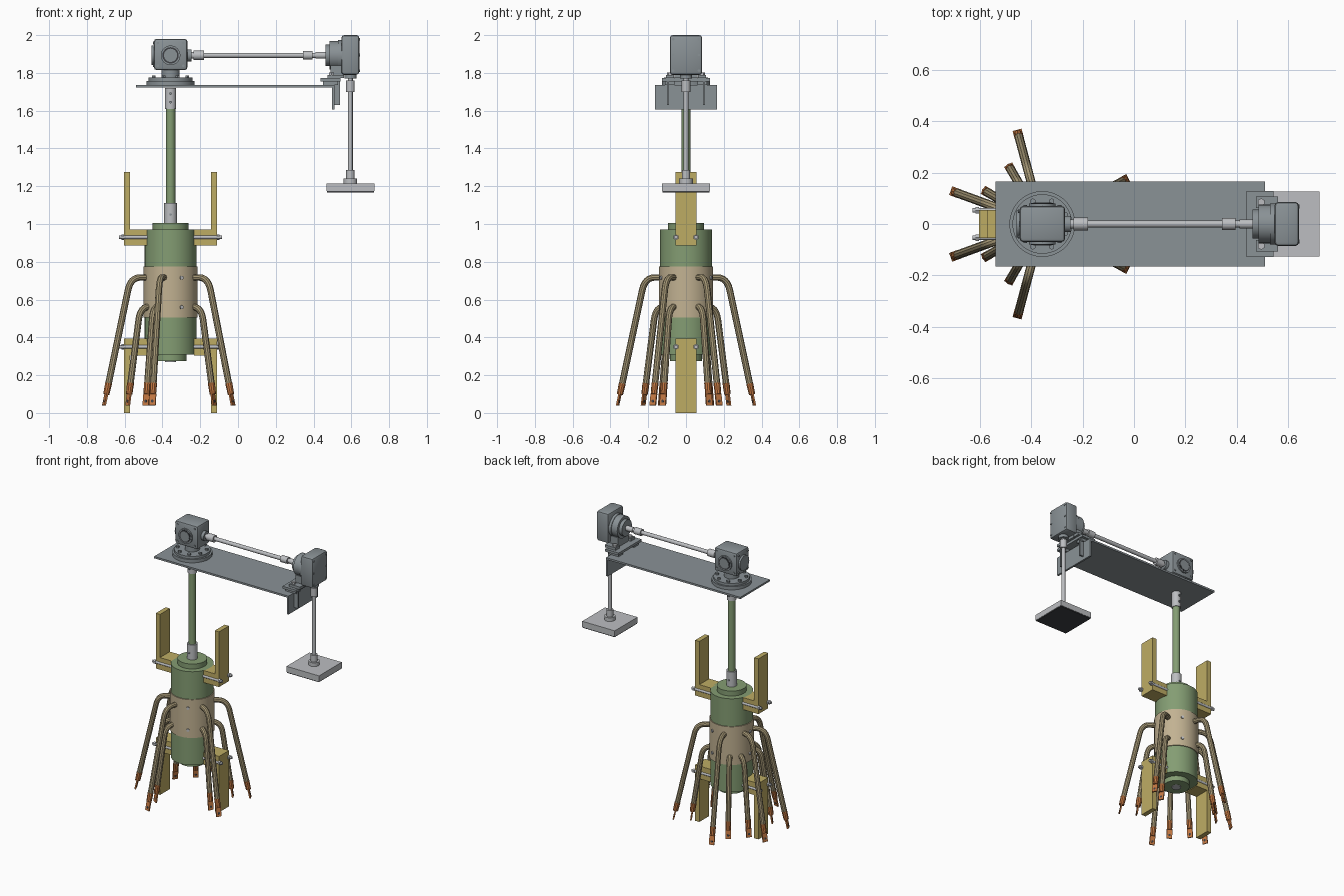
import bpy, bmesh, math
from mathutils import Vector, Matrix

if "Cube" in bpy.data.objects:
    bpy.data.objects.remove(bpy.data.objects["Cube"])

AX = -0.357          # x of the main vertical axis
GX = 0.595           # x of the hanging shaft
SZ = 1.893           # height of the horizontal shaft


def material(name, rgb):
    m = bpy.data.materials.new(name)
    lin = [((c / 255 + 0.055) / 1.055) ** 2.4 for c in rgb]
    m.diffuse_color = (*lin, 1)
    m.use_nodes = True
    m.node_tree.nodes["Principled BSDF"].inputs["Base Color"].default_value = m.diffuse_color
    return m


GREY = material("machine grey", (138, 146, 150))
STEEL = material("light steel", (188, 190, 193))
GREEN = material("green enamel", (132, 157, 115))
BEIGE = material("beige band", (194, 178, 146))
WOOD = material("yellow timber", (190, 172, 100))
CABLE = material("cable sleeve", (166, 152, 118))
COPPER = material("copper", (196, 120, 66))
DARK = material("dark rubber", (62, 64, 68))


def cyl(bm, p0, p1, r, r2=None, segs=32):
    p0, p1 = Vector(p0), Vector(p1)
    d = p1 - p0
    mat = Matrix.Translation((p0 + p1) / 2) @ d.to_track_quat('Z', 'Y').to_matrix().to_4x4()
    bmesh.ops.create_cone(bm, cap_ends=True, segments=segs, radius1=r,
                          radius2=r if r2 is None else r2, depth=d.length, matrix=mat)


def box(bm, x, y, z, bevel=0, segs=2):
    lo, hi = Vector((x[0], y[0], z[0])), Vector((x[1], y[1], z[1]))
    geo = bmesh.ops.create_cube(bm, size=1, matrix=Matrix.Translation((lo + hi) / 2)
                                @ Matrix.Diagonal((*(hi - lo), 1)))
    if bevel:
        edges = list({e for v in geo['verts'] for e in v.link_edges})
        bmesh.ops.bevel(bm, geom=edges, offset=bevel, segments=segs, profile=0.5, affect='EDGES')


def finish(name, bm, mat):
    """Turn a bmesh into an object, smooth except across sharp edges."""
    for f in bm.faces:
        f.smooth = True
    for e in bm.edges:
        e.smooth = e.calc_face_angle(0) < math.radians(35)
    me = bpy.data.meshes.new(name)
    bm.to_mesh(me)
    bm.free()
    me.materials.append(mat)
    ob = bpy.data.objects.new(name, me)
    bpy.context.collection.objects.link(ob)


def stack(name, mat, x, rings, segs=32):
    """Coaxial vertical cylinders given as (z0, z1, radius)."""
    bm = bmesh.new()
    for z0, z1, r in rings:
        cyl(bm, (x, 0, z0), (x, 0, z1), r, segs=segs)
    finish(name, bm, mat)


def shaft(name, mat, rings, segs=24):
    """Coaxial cylinders along x given as (x0, x1, radius)."""
    bm = bmesh.new()
    for x0, x1, r in rings:
        cyl(bm, (x0, 0, SZ), (x1, 0, SZ), r, segs=segs)
    finish(name, bm, mat)


def polar(a, r, z):
    return Vector((AX + r * math.cos(a), r * math.sin(a), z))


# Main body, centre band, drive rod and its couplings
stack("body", GREEN, AX, [(0.31, 0.97, 0.137), (0.968, 1.005, 0.095), (0.275, 0.312, 0.085)], 48)
stack("body_band", BEIGE, AX, [(0.505, 0.775, 0.143)], 48)
stack("bottom_hub", STEEL, AX, [(0.27, 0.28, 0.03)])
stack("drive_rod", GREEN, AX, [(1.08, 1.64, 0.025)], 12)
stack("rod_couplings", STEEL, AX, [(1.005, 1.11, 0.034), (1.61, 1.72, 0.03)])
bm = bmesh.new()
for z in (1.05, 1.645, 1.69):
    cyl(bm, (AX, -0.038, z), (AX, 0.038, z), 0.007, segs=8)
finish("coupling_screws", bm, GREY)
bm = bmesh.new()
for a in (-66, 66, 180):
    for z in (0.56, 0.715):
        cyl(bm, polar(math.radians(a), 0.13, z), polar(math.radians(a), 0.15, z), 0.01, segs=12)
finish("band_bolts", bm, STEEL)

# Timber clamps above and below, with through bolts
boards, bolts = bmesh.new(), bmesh.new()
for s in (-1, 1):
    def span(a, b):
        return sorted((AX + s * a, AX + s * b))
    for board, block in (((0.885, 1.275), (0.885, 0.97)), ((0, 0.395), (0.305, 0.395))):
        box(boards, span(0.214, 0.247), (-0.055, 0.055), board)
        box(boards, span(0.125, 0.214), (-0.055, 0.055), block)
        z = 0.93 if board[0] else 0.35
        for y in (-0.053, 0.053):
            cyl(bolts, (AX + s * 0.1, y, z), (AX + s * 0.272, y, z), 0.009, segs=12)
            cyl(bolts, (AX + s * 0.247, y, z), (AX + s * 0.26, y, z), 0.015, segs=6)
finish("timber_clamps", boards, WOOD)
finish("clamp_bolts", bolts, STEEL)


# Cables: out of the band, round a bend, then slanting down to a lug
def cable(bm, lug, a, z0, bend, end):
    tip_z = 0.04
    side = Vector((-math.sin(a), math.cos(a), 0))
    corner = polar(a, bend, z0)
    tip = polar(a, end, tip_z)
    down = (tip - corner).normalized()
    sleeve_end = tip - down * 0.115
    p0, p2 = polar(a, bend - 0.055, z0), corner + down * 0.07
    path = [polar(a, 0.12, z0)]
    for i in range(7):
        t = i / 6
        path.append(p0 * (1 - t) ** 2 + corner * 2 * t * (1 - t) + p2 * t * t)
    path.append(sleeve_end)
    rings = []
    for i, p in enumerate(path):
        d = (path[min(i + 1, len(path) - 1)] - path[max(i - 1, 0)]).normalized()
        up = d.cross(side)
        rings.append([bm.verts.new(p + 0.0175 * (side * math.cos(k * math.tau / 10)
                                                 + up * math.sin(k * math.tau / 10))) for k in range(10)])
    for r0, r1 in zip(rings, rings[1:]):
        for k in range(10):
            bm.faces.new((r0[k], r0[(k + 1) % 10], r1[(k + 1) % 10], r1[k]))
    bm.faces.new(rings[-1])
    # copper lug: crimped barrel and flat tab
    cyl(lug, sleeve_end - down * 0.005, tip - down * 0.06, 0.019, 0.017, segs=10)
    out = down.cross(side)
    rot = Matrix((side, out, down)).transposed().to_4x4()
    bmesh.ops.create_cube(lug, size=1, matrix=Matrix.Translation(tip - down * 0.032) @ rot
                          @ Matrix.Diagonal((0.036, 0.009, 0.065, 1)))
    return tip - down * 0.022, out


cables, lugs, holes = bmesh.new(), bmesh.new(), bmesh.new()
for angles, z0, bend, end in (((28, 105, 160), 0.717, 0.225, 0.375),
                              ((28, 120, 150), 0.562, 0.185, 0.262)):
    for deg in angles:
        for s in (-1, 1):
            c, n = cable(cables, lugs, math.radians(s * deg), z0, bend, end)
            cyl(holes, c - n * 0.0055, c + n * 0.0055, 0.008, segs=10)
bmesh.ops.recalc_face_normals(cables, faces=cables.faces)
finish("cables", cables, CABLE)
finish("cable_lugs", lugs, COPPER)
finish("lug_holes", holes, DARK)

# Shelf plate with turned-down end and hanging brackets
bm = bmesh.new()
box(bm, (-0.54, 0.51), (-0.165, 0.165), (1.722, 1.735))
box(bm, (0.497, 0.51), (-0.165, 0.165), (1.605, 1.73))
for y in (-0.095, 0.095):
    box(bm, (0.51, 0.54), (y - 0.006, y + 0.006), (1.63, 1.76))
box(bm, (0.437, 0.543), (-0.128, 0.128), (1.755, 1.772))
for y in (-0.085, 0.085):
    box(bm, (0.45, 0.53), (y - 0.025, y + 0.025), (1.735, 1.756))
    box(bm, (0.475, 0.56), (y - 0.022, y + 0.022), (1.772, 1.79))
box(bm, (0.49, 0.56), (-0.06, 0.06), (1.772, 1.84))
finish("shelf_and_brackets", bm, GREY)
bm = bmesh.new()
for y in (-0.085, 0.085):
    cyl(bm, (0.495, y, 1.785), (0.495, y, 1.802), 0.015, segs=6)
finish("bracket_bolts", bm, STEEL)

# First gearbox on its round flange
bm = bmesh.new()
cyl(bm, (AX, 0, 1.735), (AX, 0, 1.758), 0.128, segs=48)
cyl(bm, (AX, 0, 1.757), (AX, 0, 1.775), 0.116, segs=48)
cyl(bm, (AX, 0, 1.77), (AX, 0, 1.82), 0.048)
box(bm, (-0.445, -0.268), (-0.07, 0.07), (1.815, 1.98), 0.014)
cyl(bm, (AX, -0.08, SZ), (AX, 0.08, SZ), 0.052)
cyl(bm, (-0.458, 0, SZ), (-0.4, 0, SZ), 0.052)
cyl(bm, (-0.3, 0, SZ), (-0.247, 0, SZ), 0.032)
for i in range(8):
    p = polar(math.radians(22.5 + 45 * i), 0.096, 1.77)
    cyl(bm, p, p + Vector((0, 0, 0.017)), 0.011, segs=6)
for dx in (-0.067, 0.067):
    for dz in (-0.06, 0.06):
        cyl(bm, (AX + dx, -0.074, SZ + 0.005 + dz), (AX + dx, 0.074, SZ + 0.005 + dz), 0.007, segs=8)
        cyl(bm, (-0.451, dx * 0.75, SZ + 0.005 + dz), (-0.4, dx * 0.75, SZ + 0.005 + dz), 0.007, segs=8)
finish("first_gearbox", bm, GREY)
for name, mat, r, y in (("gearbox_seal", DARK, 0.043, 0.082), ("gearbox_cap", GREY, 0.035, 0.084)):
    bm = bmesh.new()
    cyl(bm, (AX, -y, SZ), (AX, y, SZ), r)
    finish(name, bm, mat)

# Horizontal shaft with couplings
shaft("cross_shaft", STEEL, [(-0.25, 0.47, 0.0135), (-0.247, -0.235, 0.018),
                             (-0.235, -0.18, 0.025), (0.343, 0.395, 0.023), (0.41, 0.465, 0.018)])

# Second gearbox: stepped input flange and tall housing
shaft("second_gearbox_flange", GREY, [(0.462, 0.49, 0.056), (0.485, 0.535, 0.075), (0.53, 0.552, 0.08)], 40)
bm = bmesh.new()
box(bm, (0.547, 0.642), (-0.086, 0.086), (1.79, 2.0), 0.015)
cyl(bm, (GX, 0, 1.77), (GX, 0, 1.80), 0.032)
for y in (-0.068, 0.068):
    for z in (1.812, 1.895, 1.978):
        cyl(bm, (0.63, y, z), (0.645, y, z), 0.007, segs=8)
finish("second_gearbox", bm, GREY)

# Hanging shaft with square foot plate
stack("hanging_shaft", STEEL, GX, [(1.23, 1.78, 0.0125), (1.7, 1.76, 0.023),
                                   (1.213, 1.24, 0.036), (1.235, 1.285, 0.022)], 24)
bm = bmesh.new()
box(bm, (0.468, 0.722), (-0.127, 0.127), (1.174, 1.214))
finish("foot_plate", bm, STEEL)
bm = bmesh.new()
box(bm, (0.47, 0.72), (-0.125, 0.125), (1.168, 1.175))
finish("foot_pad", bm, DARK)
